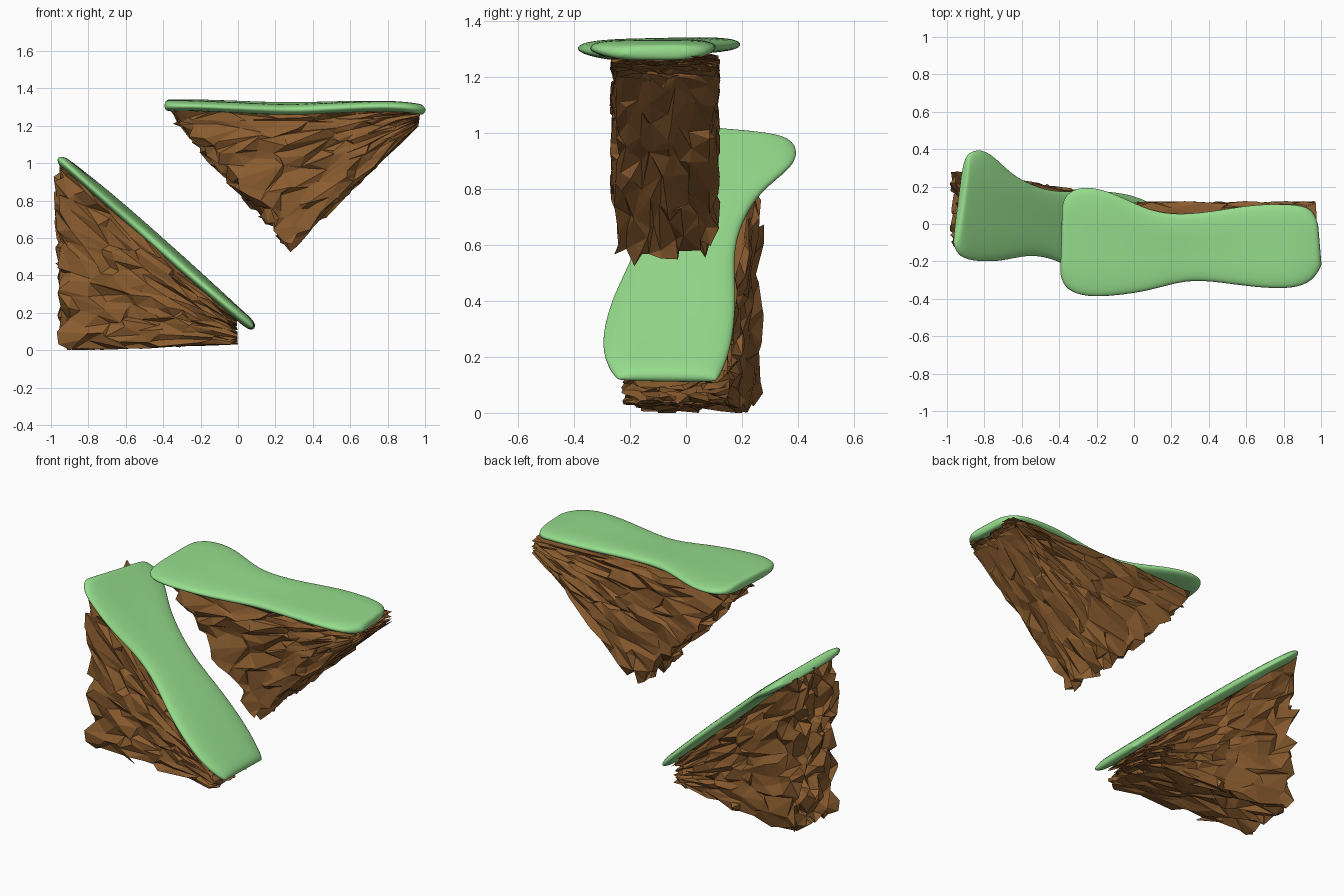
import bpy, bmesh, random, math
from mathutils import Vector

if "Cube" in bpy.data.objects:
    bpy.data.objects.remove(bpy.data.objects["Cube"])

random.seed(7)


def material(name, rgb):
    m = bpy.data.materials.new(name)
    m.diffuse_color = (*rgb, 1)
    m.use_nodes = True
    m.node_tree.nodes["Principled BSDF"].inputs["Base Color"].default_value = m.diffuse_color
    return m


GRASS = material("grass green", (0.305, 0.72, 0.265))
ROCK = material("earth brown", (0.255, 0.108, 0.029))


def finish(bm, name, mat, smooth):
    bmesh.ops.recalc_face_normals(bm, faces=bm.faces)
    for f in bm.faces:
        f.smooth = smooth
    me = bpy.data.meshes.new(name)
    bm.to_mesh(me)
    bm.free()
    ob = bpy.data.objects.new(name, me)
    me.materials.append(mat)
    bpy.context.collection.objects.link(ob)
    return ob


# Jagged rock wedge: a box lattice squeezed to a thin edge at the apex end
def rock(name, apex_top, apex_low, far_top, far_low, y_apex, y_far, n=(10, 16, 10)):
    bm = bmesh.new()
    nu, nv, nw = n
    at, al, ft, fl = [Vector((p[0], 0, p[1])) for p in (apex_top, apex_low, far_top, far_low)]
    grid = {}

    def vert(i, j, k):
        if (i, j, k) not in grid:
            r = random.uniform
            u = i / nu + r(-0.08, 0.08)
            v = j / nv + r(-0.04, 0.04)
            w = k / nw + r(-0.065, 0.065)
            if j == 0:
                v = max(v, 0.0)
            if i == 0:
                u = max(u, -0.015)
            if i == nu:
                # shards hang out of the far face, fewer near the grass
                u = min(1 + r(-0.05, 0.05), 1.01 if j < 2 else 1.05)
            p = at.lerp(ft, u).lerp(al.lerp(fl, u), v)
            lo = y_apex[0] + (y_far[0] - y_apex[0]) * u
            hi = y_apex[1] + (y_far[1] - y_apex[1]) * u
            p.y = lo + (hi - lo) * w
            p.z = max(p.z, 0.0)
            grid[i, j, k] = bm.verts.new(p)
        return grid[i, j, k]

    # two opposite sides for each of the three lattice directions
    for axis in range(3):
        a, b = [d for d in range(3) if d != axis]
        for side in (0, n[axis]):
            for s in range(n[a]):
                for t in range(n[b]):
                    quad = []
                    for ds, dt in ((0, 0), (1, 0), (1, 1), (0, 1)):
                        c = [0, 0, 0]
                        c[axis], c[a], c[b] = side, s + ds, t + dt
                        quad.append(vert(*c))
                    bm.faces.new(quad)
    bmesh.ops.recalc_face_normals(bm, faces=bm.faces)
    bmesh.ops.triangulate(bm, faces=bm.faces)
    return finish(bm, name, ROCK, False)


# Smooth grass slab lofted through stations (x, y front edge, x, y back edge)
def grass(name, stations, height, normal, half):
    bm = bmesh.new()
    normal = Vector(normal).normalized()
    rings = []
    for x0, y0, x1, y1 in stations:
        a = Vector((x0, y0, 0))
        b = Vector((x1, y1, 0))
        across = [(0.04, 0.7), (0.2, 1), (0.4, 1), (0.6, 1), (0.8, 1), (0.96, 0.7)]
        profile = ([(0, 0)] + [(t, half * h) for t, h in across] + [(1, 0)]
                   + [(t, -half * h) for t, h in across[::-1]])
        ring = []
        for t, h in profile:
            p = a.lerp(b, t)
            p.z = height(p.x, p.y)
            ring.append(bm.verts.new(p + normal * h))
        rings.append(ring)
    m = len(rings[0])
    for r, s in zip(rings, rings[1:]):
        for i in range(m):
            bm.faces.new((r[i], r[(i + 1) % m], s[(i + 1) % m], s[i]))
    # end caps as quad strips between upper and lower profile
    for r in (rings[0], rings[-1]):
        for i in range(m // 2):
            q = [r[i], r[i + 1], r[(m - i - 1) % m], r[(m - i) % m]]
            bm.faces.new(list(dict.fromkeys(q)))
    ob = finish(bm, name, GRASS, True)
    sub = ob.modifiers.new("smooth", 'SUBSURF')
    sub.levels = sub.render_levels = 2
    return ob


# Lower island: steep slope with its flat base on the ground
rock("lower_rock", (-0.02, 0.185), (-0.015, 0.035), (-0.945, 0.995), (-0.925, 0.025),
     (-0.21, 0.13), (-0.11, 0.26))
lower = [(-0.965, -0.11, -0.90, 0.33), (-0.935, -0.19, -0.89, 0.395), (-0.83, -0.21, -0.79, 0.415),
         (-0.70, -0.205, -0.68, 0.29), (-0.58, -0.17, -0.57, 0.22), (-0.45, -0.18, -0.42, 0.17),
         (-0.28, -0.265, -0.24, 0.185), (-0.12, -0.305, -0.07, 0.175), (0.0, -0.30, 0.03, 0.145),
         (0.085, -0.25, 0.09, 0.115)]


def lower_height(x, y):
    # straight slope with a sagging front edge and a low swell along the middle
    mid = math.sin(math.pi * min(1, max(0, (x + 0.95) / 1.03)))
    return 0.192 - 0.87 * x + mid * (0.012 + 0.1 * max(-0.25, min(0.25, y)))


grass("lower_grass", lower, lower_height, (0.656, 0, 0.755), 0.029)

# Upper island: level top with the rock hanging below
rock("upper_rock", (0.955, 1.275), (0.955, 1.19), (-0.355, 1.285), (0.285, 0.575),
     (-0.25, 0.10), (-0.25, 0.10))
upper = [(-0.395, -0.27, -0.385, 0.10), (-0.37, -0.36, -0.36, 0.18), (-0.25, -0.40, -0.25, 0.215),
         (-0.10, -0.39, -0.10, 0.17), (0.08, -0.365, 0.05, 0.09), (0.28, -0.30, 0.20, 0.05),
         (0.45, -0.315, 0.42, 0.07), (0.65, -0.345, 0.62, 0.11), (0.85, -0.355, 0.85, 0.115),
         (0.96, -0.31, 0.955, 0.09), (1.005, -0.22, 0.985, 0.0)]


def upper_height(x, y):
    # front edge dips along the middle, left back corner lifts, right tip droops
    dip = 0.03 * max(0, 1 - abs(x - 0.3) / 0.55) * min(1, max(0, 0.5 - 2.5 * y))
    swell = 0.03 * y * max(0, min(1, 0.4 - x))
    return 1.312 - dip + swell - 0.14 * max(0, x - 0.8)


grass("upper_grass", upper, upper_height, (0, 0, 1), 0.029)
